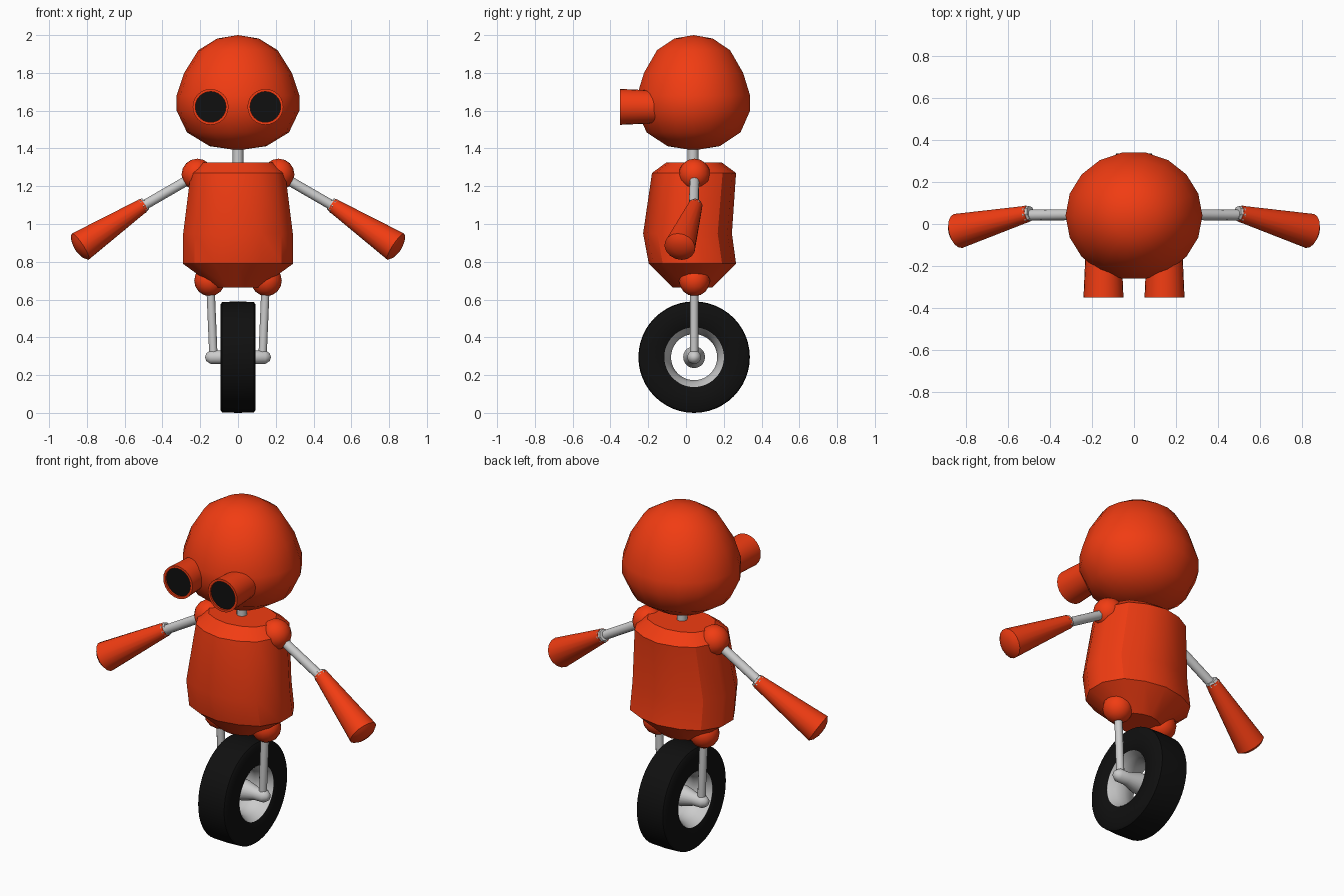
import bpy, bmesh, math
from mathutils import Vector

if "Cube" in bpy.data.objects:
    bpy.data.objects.remove(bpy.data.objects["Cube"])

YC = 0.043  # depth of the main axis


def material(name, rgb):
    m = bpy.data.materials.new(name)
    m.diffuse_color = (*rgb, 1)
    m.use_nodes = True
    m.node_tree.nodes["Principled BSDF"].inputs["Base Color"].default_value = m.diffuse_color
    return m


ORANGE = material("orange_paint", (0.88, 0.045, 0.006))
BLACK = material("black_rubber", (0.005, 0.005, 0.005))


def finish(name, bm, mat, angle):
    bmesh.ops.remove_doubles(bm, verts=bm.verts, dist=1e-5)
    bmesh.ops.recalc_face_normals(bm, faces=bm.faces)
    me = bpy.data.meshes.new(name)
    bm.to_mesh(me)
    bm.free()
    ob = bpy.data.objects.new(name, me)
    bpy.context.collection.objects.link(ob)
    if mat:
        me.materials.append(mat)
    bpy.ops.object.select_all(action='DESELECT')
    ob.select_set(True)
    bpy.context.view_layer.objects.active = ob
    bpy.ops.object.shade_smooth_by_angle(angle=math.radians(angle))
    return ob


def bridge(bm, a, b):
    n = len(a)
    for i in range(n):
        j = (i + 1) % n
        bm.faces.new((a[i], a[j], b[j], b[i]))


def lathe(name, profile, origin, axis=(0, 0, 1), segs=18, mat=None, closed=False, angle=40):
    """Spin (radius, distance along axis) points about an axis through origin."""
    bm = bmesh.new()
    q = Vector(axis).to_track_quat('Z', 'Y')
    rings = []
    for r, t in profile:
        rings.append([bm.verts.new(Vector(origin) + q @ Vector((
            r * math.cos(math.tau * k / segs), r * math.sin(math.tau * k / segs), t)))
            for k in range(segs)])
    for a, b in zip(rings, rings[1:]):
        bridge(bm, a, b)
    if closed:
        bridge(bm, rings[-1], rings[0])
    return finish(name, bm, mat, angle)


def rod(name, p, q, r, segs=12):
    d = Vector(q) - Vector(p)
    return lathe(name, [(0, 0), (r, 0), (r, d.length), (0, d.length)], p, d, segs)


def ball(name, centre, r, mat=None, n=8):
    prof = [(r * math.sin(math.pi * i / n), -r * math.cos(math.pi * i / n)) for i in range(n + 1)]
    return lathe(name, prof, centre, segs=16, mat=mat)


# Head: slightly flattened underneath, narrower front to back
head = lathe("head", [(0, 2.0), (0.11, 1.982), (0.21, 1.92), (0.285, 1.80), (0.325, 1.68),
                      (0.325, 1.60), (0.27, 1.485), (0.15, 1.412), (0, 1.39)],
             (0, 0, 0), segs=18, mat=ORANGE)
head.scale.y = 0.935
head.location.y = 0.04
rod("neck", (0, 0.037, 1.28), (0, 0.037, 1.45), 0.028)

# Torso: lofted cross-section, sharp at four vertical edges
half = [(0, -1), (0.43, -0.9), (0.79, -0.68), (1, -0.24), (1, 0.24), (0.79, 0.68), (0.43, 0.9), (0, 1)]
section = half + [(-x, y) for x, y in half[-2:0:-1]]
levels = [(1.325, 0.19, -0.105, 0.19), (1.27, 0.25, -0.18, 0.265), (0.95, 0.29, -0.227, 0.243),
          (0.79, 0.292, -0.197, 0.265), (0.665, 0.12, -0.07, 0.14)]  # z, half width, front, back
bm = bmesh.new()
loops = []
for z, w, y0, y1 in levels:
    loops.append([bm.verts.new((x * w, (y0 + y1) / 2 + y * (y1 - y0) / 2, z)) for x, y in section])
for a, b in zip(loops, loops[1:]):
    bridge(bm, a, b)
bm.faces.new(loops[0])
bm.faces.new(loops[-1])
finish("torso", bm, ORANGE, 33)

for s, side in ((-1, "left"), (1, "right")):
    # Eye tube with recessed lens
    eye = (s * 0.145, -0.10, 1.62)
    lathe(side + "_eye_tube", [(0, 0), (0.084, 0), (0.095, 0.25), (0.081, 0.25), (0.081, 0.23), (0, 0.23)],
          eye, (0, -1, 0), 24, ORANGE)
    lathe(side + "_lens", [(0, 0.225), (0.081, 0.225), (0.081, 0.24), (0, 0.24)], eye, (0, -1, 0), 24, BLACK)

    # Arm: shoulder, rod, flared forearm with a shallow domed end
    shoulder = Vector((s * 0.215, 0.045, 1.262))
    elbow = Vector((s * 0.50, 0.05, 1.10))
    hand = Vector((s * 0.835, -0.033, 0.88))
    ball(side + "_shoulder", shoulder, 0.084, ORANGE)
    rod(side + "_upper_arm", shoulder, elbow + (hand - elbow) * 0.1, 0.026)
    d = hand - elbow
    n = d.length
    lathe(side + "_forearm", [(0, 0), (0.038, 0), (0.083, n), (0.062, n + 0.016), (0.03, n + 0.026), (0, n + 0.028)],
          elbow, d, 16, ORANGE)
    lathe(side + "_elbow_collar", [(0, -0.012), (0.034, -0.012), (0.041, 0.012), (0, 0.012)], elbow, d, 8)

    # Leg: hip and fork rod down to the axle
    ball(side + "_hip", (s * 0.15, 0.045, 0.70), 0.082, ORANGE)
    rod(side + "_fork_rod", (s * 0.147, YC, 0.70), (s * 0.13, YC, 0.297), 0.022)

# Wheel parts, all turned about the sideways axis
hub = (0, YC, 0.295)
X = (1, 0, 0)
lathe("tyre", [(0.155, -0.085), (0.165, -0.093), (0.279, -0.093), (0.292, -0.084), (0.295, 0),
               (0.292, 0.084), (0.279, 0.093), (0.165, 0.093), (0.155, 0.085)],
      hub, X, 48, BLACK, closed=True)
lathe("wheel_rim", [(0.158, -0.091), (0.135, -0.05), (0.122, 0), (0.135, 0.05), (0.158, 0.091)],
      hub, X, 48, closed=True)
lathe("axle", [(0, -0.175), (0.02, -0.168), (0.036, -0.145), (0.036, -0.09), (0.058, -0.015),
               (0.058, 0.015), (0.036, 0.09), (0.036, 0.145), (0.02, 0.168), (0, 0.175)],
      hub, X, 20, angle=50)
